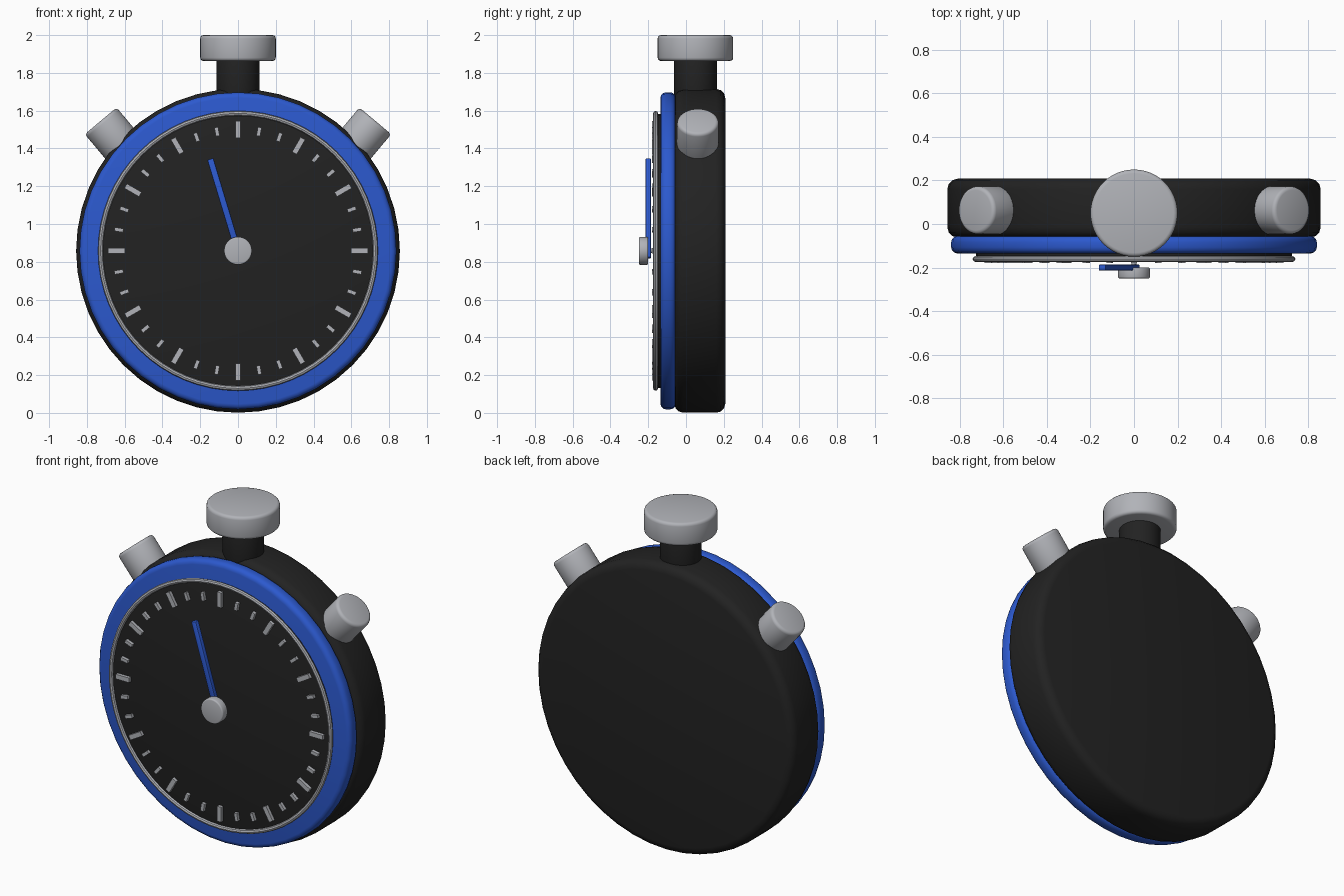
import bpy, bmesh, math
from mathutils import Matrix, Vector

if "Cube" in bpy.data.objects:
    bpy.data.objects.remove(bpy.data.objects["Cube"])

CZ = 0.858  # height of the dial centre


def material(name, rgb):
    m = bpy.data.materials.new(name)
    m.diffuse_color = (*rgb, 1)
    m.use_nodes = True
    m.node_tree.nodes["Principled BSDF"].inputs["Base Color"].default_value = m.diffuse_color
    return m


BLACK = material("black", (0.016, 0.016, 0.016))
BLUE = material("blue", (0.025, 0.1, 0.62))
SILVER = material("silver", (0.44, 0.45, 0.48))


def finish(name, bm, mat):
    me = bpy.data.meshes.new(name)
    bm.to_mesh(me)
    bm.free()
    me.materials.append(mat)
    ob = bpy.data.objects.new(name, me)
    bpy.context.collection.objects.link(ob)
    bpy.ops.object.select_all(action='DESELECT')
    ob.select_set(True)
    bpy.context.view_layer.objects.active = ob
    bpy.ops.object.shade_smooth_by_angle(angle=math.radians(35))
    return ob


def disc(name, start, end, radius, bevel, mat, sides=48):
    """Cylinder from start to end with rounded rims."""
    start, end = Vector(start), Vector(end)
    axis = end - start
    bm = bmesh.new()
    bmesh.ops.create_cone(bm, cap_ends=True, segments=sides, radius1=radius,
                          radius2=radius, depth=axis.length)
    rims = [e for e in bm.edges if abs(e.verts[0].co.z - e.verts[1].co.z) < 1e-5]
    bmesh.ops.bevel(bm, geom=rims, offset=bevel, segments=3, profile=0.5, affect='EDGES')
    turn = Vector((0, 0, 1)).rotation_difference(axis).to_matrix().to_4x4()
    bm.transform(Matrix.Translation((start + end) / 2) @ turn)
    return finish(name, bm, mat)


def radial_bar(bm, angle, r0, r1, width, y0, y1):
    """Box lying along a dial radius; angle is clockwise from the top."""
    m = (Matrix.Translation((0, (y0 + y1) / 2, CZ)) @ Matrix.Rotation(angle, 4, 'Y')
         @ Matrix.Translation((0, 0, (r0 + r1) / 2))
         @ Matrix.Diagonal((width, y1 - y0, r1 - r0, 1)))
    return bmesh.ops.create_cube(bm, size=1, matrix=m)


# Case, bezel and dial
disc("case", (0, 0.208, CZ), (0, -0.062, CZ), 0.857, 0.048, BLACK)
disc("bezel", (0, -0.055, CZ), (0, -0.135, CZ), 0.839, 0.028, BLUE)
disc("dial", (0, -0.12, CZ), (0, -0.16, CZ), 0.725, 0.004, BLACK)

# Thin ring around the dial
bm = bmesh.new()
RING, TUBE, N, K = 0.728, 0.013, 64, 8
loops = [[bm.verts.new(((RING + TUBE * math.cos(b)) * math.cos(a), -0.161 + TUBE * math.sin(b),
                        CZ + (RING + TUBE * math.cos(b)) * math.sin(a)))
          for b in (math.tau * j / K for j in range(K))]
         for a in (math.tau * i / N for i in range(N))]
for i in range(N):
    for j in range(K):
        p, q, k = loops[i], loops[(i + 1) % N], (j + 1) % K
        bm.faces.new((p[j], p[k], q[k], q[j]))
bmesh.ops.recalc_face_normals(bm, faces=bm.faces)
finish("dial_ring", bm, SILVER)

# Tick marks, longer at every third step
bm = bmesh.new()
for i in range(36):
    major = i % 3 == 0
    radial_bar(bm, math.radians(10 * i), 0.597 if major else 0.617, 0.687 if major else 0.664,
               0.028 if major else 0.02, -0.179, -0.155)
finish("tick_marks", bm, SILVER)

# Hand and its centre cap
bm = bmesh.new()
radial_bar(bm, math.radians(-16.8), -0.04, 0.508, 0.034, -0.214, -0.186)
bmesh.ops.bevel(bm, geom=bm.edges[:], offset=0.006, segments=2, profile=0.5, affect='EDGES')
finish("hand", bm, BLUE)
disc("hand_cap", (0, -0.2, CZ), (0, -0.25, CZ), 0.074, 0.008, SILVER, 32)
disc("hand_pin", (0, -0.15, CZ), (0, -0.205, CZ), 0.012, 0.001, SILVER, 16)

# Crown on its stem
disc("crown_stem", (0, 0.05, 1.66), (0, 0.05, 1.88), 0.113, 0.012, BLACK)
disc("crown", (0, 0.05, 1.863), (0, 0.05, 2.0), 0.2, 0.018, SILVER)

# Slanted side buttons
for side, label in ((-1, "left"), (1, "right")):
    tip = Vector((side * 0.727, 0.063, 1.546))
    axis = Vector((side * math.sin(math.radians(40)), 0, math.cos(math.radians(40))))
    disc(label + "_button", tip - axis * 0.2, tip, 0.11, 0.018, SILVER)
